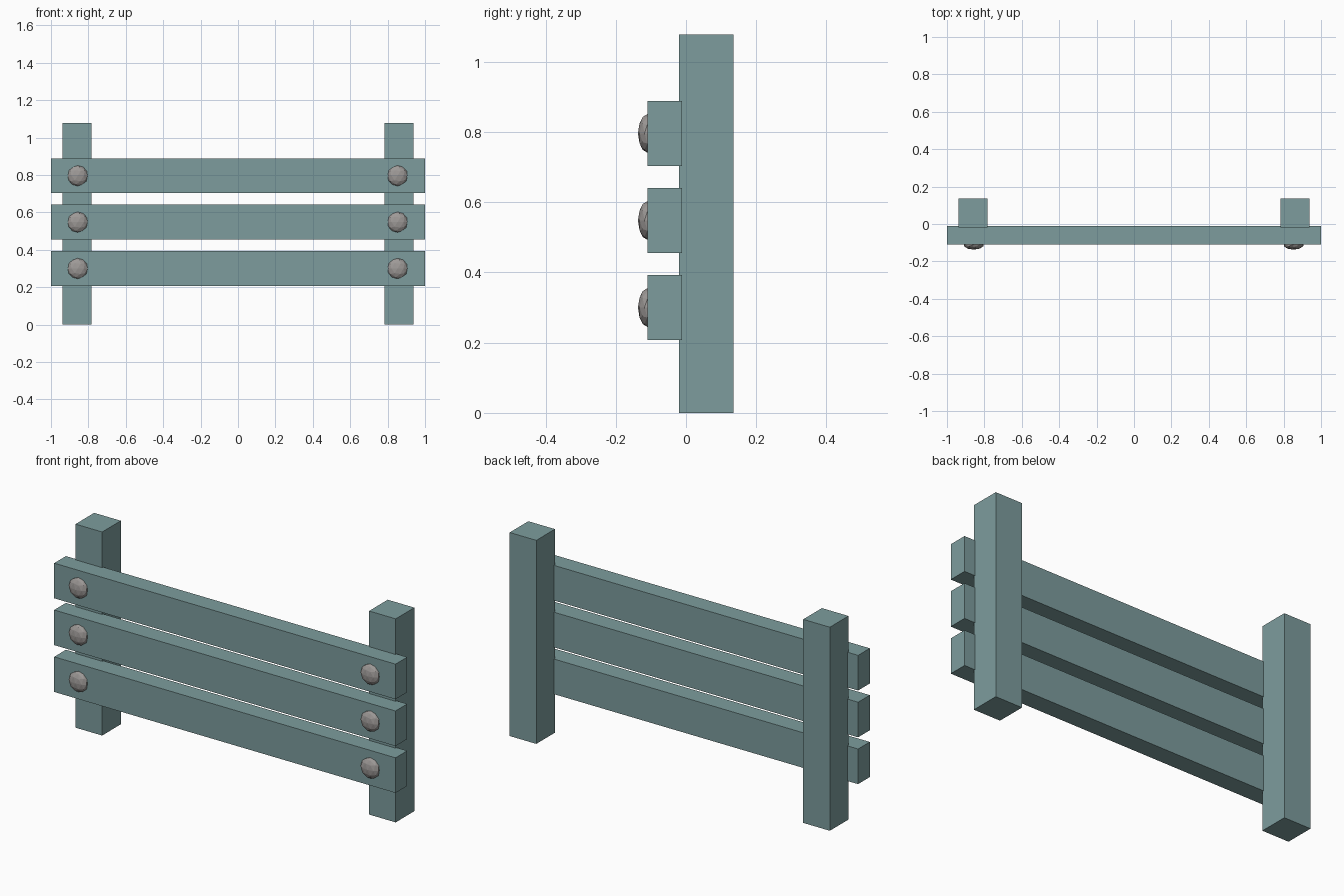
import bpy, bmesh
from mathutils import Matrix

if "Cube" in bpy.data.objects:
    bpy.data.objects.remove(bpy.data.objects["Cube"])

def material(name, color):
    m = bpy.data.materials.new(name)
    m.diffuse_color = (*color, 1)
    m.use_nodes = True
    m.node_tree.nodes["Principled BSDF"].inputs["Base Color"].default_value = m.diffuse_color
    return m

wood = material("grey_teal_wood", (0.205, 0.335, 0.337))
steel = material("grey_steel", (0.34, 0.32, 0.31))

def add_object(name, bm, mat):
    me = bpy.data.meshes.new(name)
    bm.to_mesh(me)
    bm.free()
    me.materials.append(mat)
    ob = bpy.data.objects.new(name, me)
    bpy.context.collection.objects.link(ob)

def box(name, lo, hi, mat):
    bm = bmesh.new()
    size = [b - a for a, b in zip(lo, hi)]
    mid = [(a + b) / 2 for a, b in zip(lo, hi)]
    bmesh.ops.create_cube(bm, size=1, matrix=Matrix.Translation(mid) @ Matrix.Diagonal((*size, 1)))
    add_object(name, bm, mat)

def bolt(name, x, z):
    bm = bmesh.new()
    bmesh.ops.create_icosphere(bm, subdivisions=2, radius=1,
        matrix=Matrix.Translation((x, -0.11, z)) @ Matrix.Diagonal((0.055, 0.027, 0.055, 1)))
    add_object(name, bm, mat=steel)

# Two upright posts
for side, x in (("left", -0.86), ("right", 0.86)):
    box(side + "_post", (x - 0.078, -0.02, 0), (x + 0.078, 0.136, 1.078), wood)

# Three rails, each held by two bolt heads
for i, z in enumerate((0.3, 0.548, 0.796)):
    box(f"rail_{i + 1}", (-1, -0.11, z - 0.093), (1, -0.012, z + 0.093), wood)
    for side, x in (("left", -0.857), ("right", 0.853)):
        bolt(f"{side}_bolt_{i + 1}", x, z)
